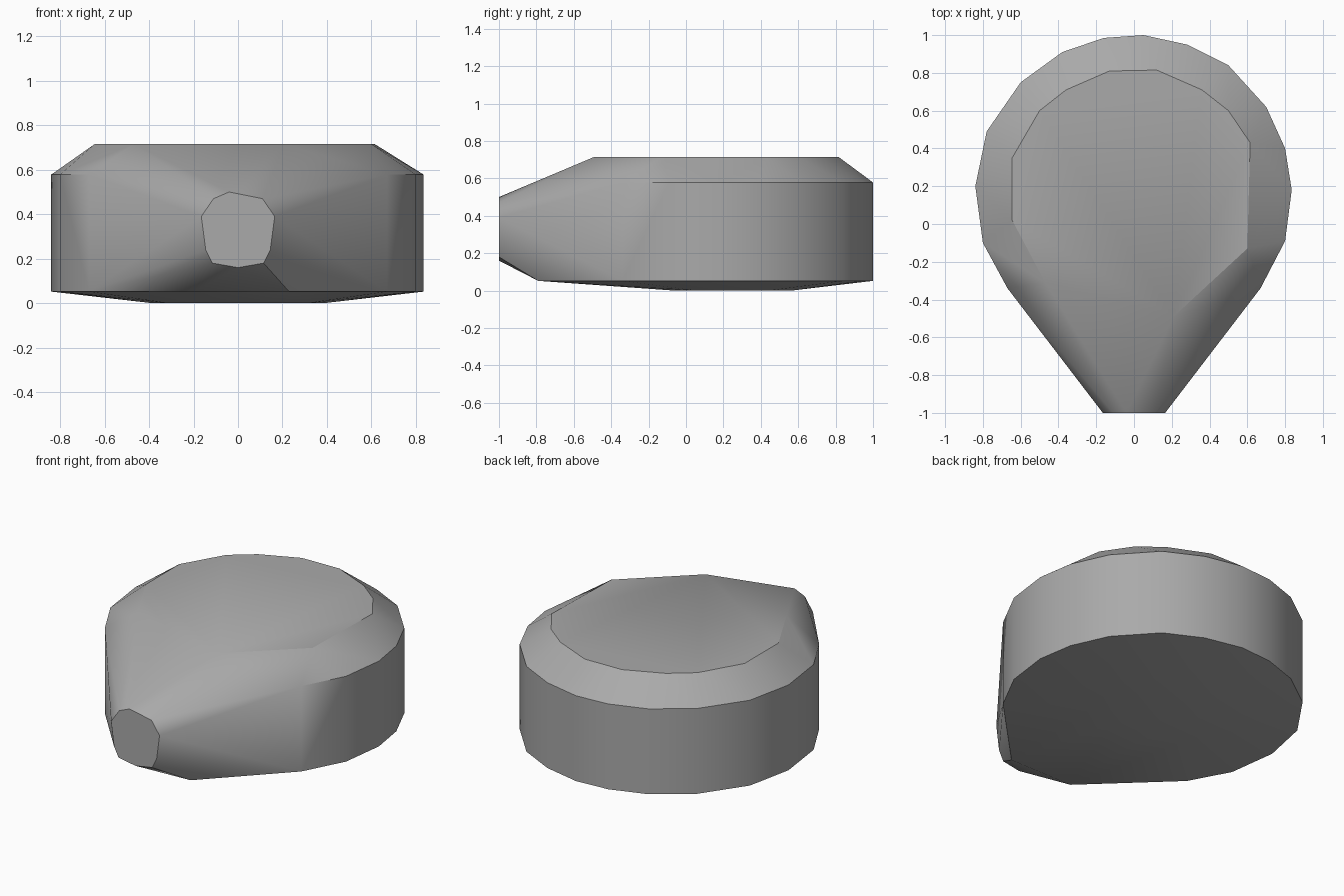
import bpy
import bmesh
import math

cube = bpy.data.objects.get("Cube")
if cube:
    bpy.data.objects.remove(cube, do_unlink=True)

# Stone grey
grey = bpy.data.materials.new("stone grey")
grey.use_nodes = True
colour = (0.4, 0.4, 0.4, 1)
grey.diffuse_color = colour
grey.node_tree.nodes["Principled BSDF"].inputs["Base Color"].default_value = colour

# Round wall outline, seen from above
wall = [(-.67, -.34), (-.8, -.1), (-.84, .2), (-.78, .49), (-.6, .75),
        (-.38, .91), (-.16, .985), (.05, 1), (.28, .95), (.5, .84),
        (.7, .62), (.8, .4), (.835, .18), (.8, -.09), (.67, -.34)]
# Lower front edge of the wall
chin = [(-.2, -.79), (.23, -.79)]
# Flat top outline
top = [(-.47, -.31), (-.645, .02), (-.645, .35), (-.5, .6), (-.36, .71),
       (-.13, .81), (.12, .815), (.36, .71), (.5, .6), (.615, .43),
       (.6, -.13), (.21, -.49)]
# Blunt snout outline (x, z) on the front plane
snout = [(-.04, .5), (.11, .47), (.165, .39), (.145, .24), (.115, .18),
         (0, .16), (-.115, .18), (-.145, .24), (-.165, .39), (-.11, .47)]
# Shallow crown under the base
under = [(.385 * math.cos(math.tau * i / 10), .25 + .33 * math.sin(math.tau * i / 10))
         for i in range(10)]

points = [(x, y, z) for outline, z in
          ((wall, .578), (wall + chin, .052), (top, .715), (under, 0))
          for x, y in outline]
points += [(x, -1, z) for x, z in snout]

# Faceted body wrapped around the outlines
bm = bmesh.new()
for p in points:
    bm.verts.new(p)
hull = bmesh.ops.convex_hull(bm, input=bm.verts)
loose = {v for v in hull["geom_interior"] + hull["geom_unused"]
         if isinstance(v, bmesh.types.BMVert)}
bmesh.ops.delete(bm, geom=list(loose), context='VERTS')
bmesh.ops.dissolve_limit(bm, angle_limit=math.radians(.5),
                         verts=bm.verts, edges=bm.edges)
bmesh.ops.recalc_face_normals(bm, faces=bm.faces)
mesh = bpy.data.meshes.new("stone_body")
bm.to_mesh(mesh)
bm.free()
mesh.materials.append(grey)
body = bpy.data.objects.new("stone_body", mesh)
bpy.context.collection.objects.link(body)

# Soft shading with crisp rims
bpy.context.view_layer.objects.active = body
body.select_set(True)
bpy.ops.object.shade_smooth_by_angle(angle=math.radians(30))
